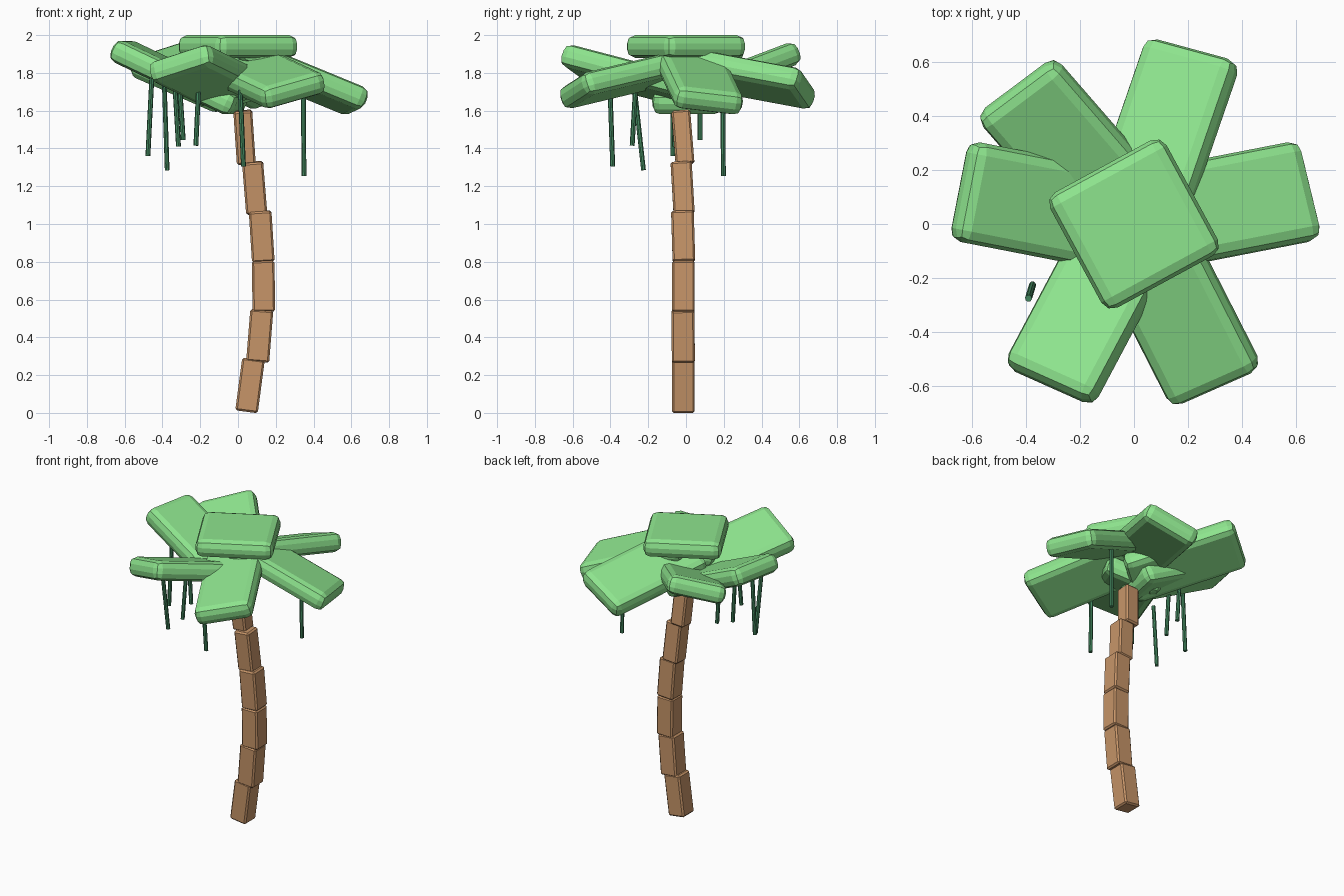
import bpy, math
from mathutils import Vector, Matrix

if "Cube" in bpy.data.objects:
    bpy.data.objects.remove(bpy.data.objects["Cube"])


def material(name, color):
    m = bpy.data.materials.new(name)
    m.diffuse_color = (*color, 1)
    m.use_nodes = True
    m.node_tree.nodes["Principled BSDF"].inputs["Base Color"].default_value = m.diffuse_color
    return m


BARK = material("bark", (0.57, 0.30, 0.14))
LEAF = material("leaf", (0.27, 0.78, 0.27))
VINE = material("vine", (0.06, 0.26, 0.12))


def block(name, size, rotation, centre, bevel, segments, mat):
    bpy.ops.mesh.primitive_cube_add(size=1)
    ob = bpy.context.object
    ob.name = name
    ob.data.transform(Matrix.Diagonal((*size, 1)))
    ob.matrix_world = Matrix.Translation(centre) @ rotation.to_4x4()
    mod = ob.modifiers.new("bevel", "BEVEL")
    mod.width, mod.segments = bevel, segments
    ob.data.materials.append(mat)
    return ob


# Trunk: stacked blocks along a gentle curve (bottom, top, width)
trunk = [
    ((0.045, -0.014, 0.006), (0.082, -0.014, 0.285), 0.120),
    ((0.104, -0.014, 0.270), (0.126, -0.016, 0.545), 0.122),
    ((0.137, -0.014, 0.535), (0.133, -0.014, 0.805), 0.120),
    ((0.134, -0.011, 0.800), (0.117, -0.019, 1.068), 0.120),
    ((0.099, -0.010, 1.055), (0.077, -0.026, 1.328), 0.112),
    ((0.044, -0.005, 1.318), (0.025, -0.028, 1.600), 0.100),
]
for i, (a, b, w) in enumerate(trunk):
    a, b = Vector(a), Vector(b)
    z = (b - a).normalized()
    x = Vector((0, 1, 0)).cross(z).normalized()
    rot = Matrix((x, z.cross(x), z)).transposed()
    block(f"trunk_segment_{i + 1}", (w, w, (b - a).length), rot, (a + b) / 2, 0.01, 1, BARK)

# Leaves: azimuth, pitch (up outward), roll (left side up), in degrees
leaves = [(11, -22, -7), (71, -10, -21), (131, 16, -15),
          (169, 25, 0), (242, 13, 17), (297, -12, 15)]
for i, (az, pitch, roll) in enumerate(leaves):
    r = (Matrix.Rotation(math.radians(az), 3, "Z")
         @ Matrix.Rotation(math.radians(-pitch), 3, "Y")
         @ Matrix.Rotation(math.radians(roll), 3, "X"))
    a = math.radians(az)
    c = Vector((0.32 * math.cos(a), 0.32 * math.sin(a), 1.775))
    block(f"leaf_{i + 1}", (0.73, 0.375, 0.125), r, c, 0.045, 2, LEAF)

# Flat crown leaf on top
block("crown_leaf", (0.49, 0.485, 0.12), Matrix.Rotation(math.radians(28.5), 3, "Z"),
      Vector((0, 0, 1.94)), 0.045, 2, LEAF)

# Hanging vines: top and bottom points
vines = [
    ((-0.455, -0.07, 1.80), (-0.477, -0.07, 1.36)),
    ((-0.390, -0.275, 1.74), (-0.375, -0.225, 1.285)),
    ((-0.335, -0.06, 1.75), (-0.315, -0.06, 1.41)),
    ((-0.310, 0.075, 1.75), (-0.290, 0.075, 1.445)),
    ((-0.207, -0.265, 1.76), (-0.223, -0.285, 1.415)),
    ((0.012, -0.402, 1.71), (0.029, -0.388, 1.305)),
    ((0.346, 0.194, 1.75), (0.349, 0.198, 1.255)),
]
for i, (a, b) in enumerate(vines):
    a, b = Vector(a), Vector(b)
    bpy.ops.mesh.primitive_cylinder_add(vertices=8, radius=0.013, depth=(a - b).length,
                                        location=(a + b) / 2)
    ob = bpy.context.object
    ob.name = f"hanging_vine_{i + 1}"
    ob.rotation_euler = (a - b).to_track_quat("Z", "Y").to_euler()
    ob.data.materials.append(VINE)
